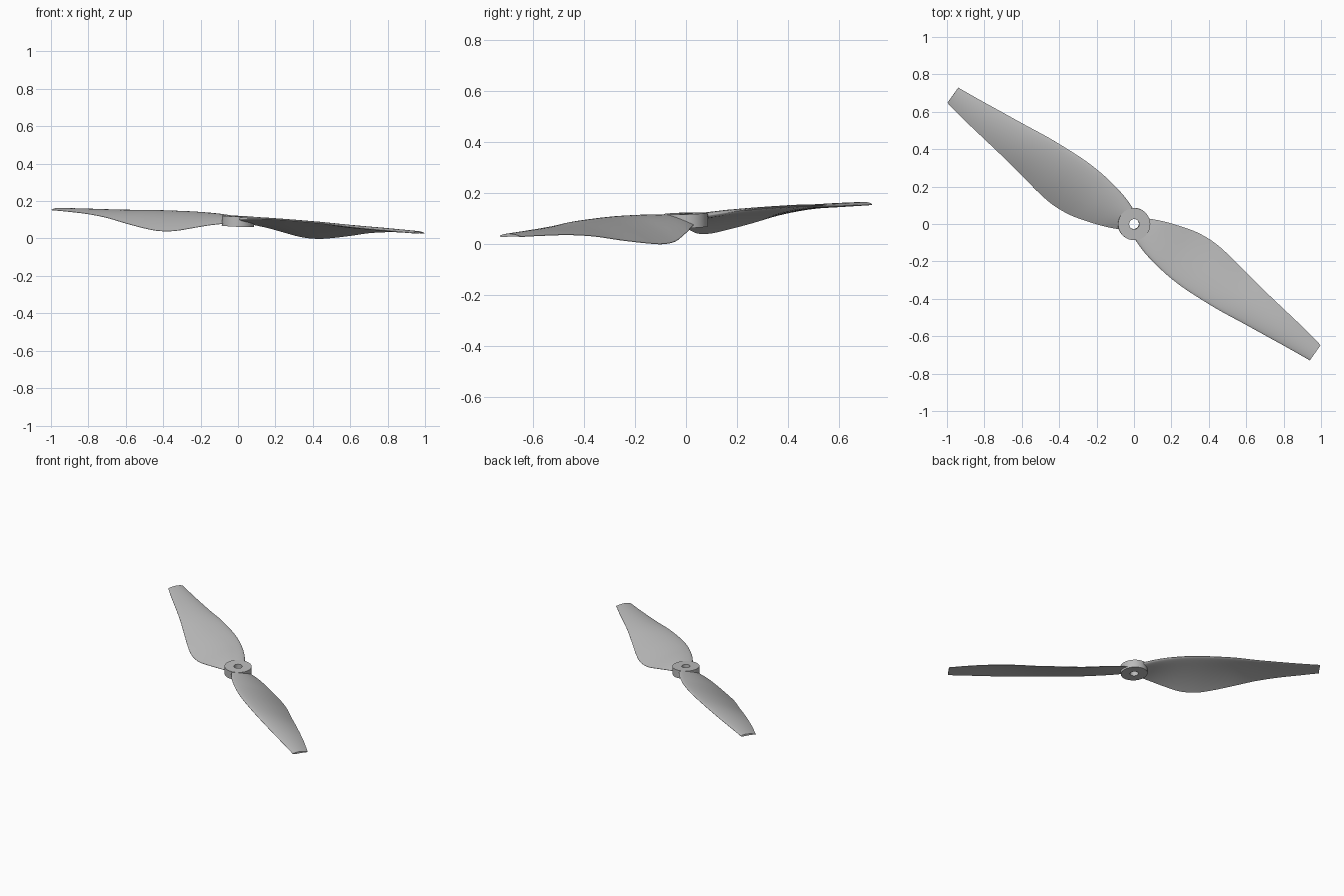
import bpy, bmesh, math
from mathutils import Matrix, Vector

cube = bpy.data.objects.get("Cube")
if cube:
    bpy.data.objects.remove(cube, do_unlink=True)

grey = bpy.data.materials.new("propeller_grey")
grey.use_nodes = True
colour = (0.5, 0.5, 0.5, 1)
grey.diffuse_color = colour
grey.node_tree.nodes["Principled BSDF"].inputs["Base Color"].default_value = colour

# The whole propeller is turned about z and slightly tilted along its length
pose = (Matrix.Translation((0, 0, 0.092)) @ Matrix.Rotation(math.radians(-35.4), 4, 'Z')
        @ Matrix.Rotation(math.atan(0.0525), 4, 'Y'))


def make_object(name, bm, matrix):
    bmesh.ops.recalc_face_normals(bm, faces=bm.faces)
    mesh = bpy.data.meshes.new(name)
    bm.to_mesh(mesh)
    bm.free()
    mesh.materials.append(grey)
    obj = bpy.data.objects.new(name, mesh)
    bpy.context.collection.objects.link(obj)
    obj.matrix_world = matrix
    bpy.ops.object.select_all(action='DESELECT')
    obj.select_set(True)
    bpy.context.view_layer.objects.active = obj
    bpy.ops.object.shade_smooth_by_angle(angle=math.radians(40))
    return obj


# Blade stations: radius, leading edge (across, height),
# trailing edge (across, height), thickness
stations = [
    (.04, -.06, .014, .066, -.014, .024),
    (.12, -.088, .020, .102, -.028, .024),
    (.2, -.106, .025, .13, -.046, .024),
    (.3, -.12, .028, .158, -.067, .022),
    (.4, -.125, .028, .168, -.072, .021),
    (.5, -.122, .026, .16, -.063, .02),
    (.64, -.112, .022, .136, -.044, .018),
    (.78, -.095, .013, .113, -.022, .016),
    (.92, -.079, .007, .093, -.009, .014),
    (1.06, -.063, .003, .073, -.004, .012),
    (1.19, -.05, 0, .05, -.002, .01),
]


def smooth(a, b, c, d, t):
    return b + t / 2 * (c - a + t * (2 * a - 5 * b + 4 * c - d + t * (3 * (b - c) + d - a)))


def refine(rows, steps):
    last = len(rows) - 1
    fine = []
    for i in range(last):
        near = [rows[max(0, min(last, i + k))] for k in (-1, 0, 1, 2)]
        fine += [[smooth(*col, s / steps) for col in zip(*near)] for s in range(steps)]
    return fine + [rows[last]]


def section(row, n=14):
    """Closed cambered aerofoil loop: over the top, back along the underside."""
    u, v0, w0, v1, w1, thick = row
    lead, trail = Vector((u, v0, w0)), Vector((u, v1, w1))
    camber = 0.05 * (trail - lead).length

    def point(k, side):
        c = (1 - math.cos(math.pi * k / n)) / 2
        half = thick * 1.3 * math.sqrt(c) * (1 - c) + 0.001
        p = lead.lerp(trail, c)
        p.z += 4 * camber * c * (1 - c) + side * half
        return p
    return [point(k, 1) for k in range(n + 1)] + [point(k, -1) for k in range(n, -1, -1)]


def build_blade(name, turn):
    bm = bmesh.new()
    loops = [[bm.verts.new(p) for p in section(row)] for row in refine(stations, 4)]
    for a, b in zip(loops, loops[1:]):
        for i in range(len(a)):
            j = (i + 1) % len(a)
            bm.faces.new((a[i], a[j], b[j], b[i]))
    bm.faces.new(loops[0])
    bm.faces.new(loops[-1])
    make_object(name, bm, pose @ Matrix.Rotation(turn, 4, 'Z'))


build_blade("left_blade", 0)
build_blade("right_blade", math.pi)

# Hub: a rectangular profile spun into a bored disc
bm = bmesh.new()
bore, rim, half = 0.027, 0.086, 0.027
ring = [bm.verts.new(p) for p in ((bore, 0, -half), (rim, 0, -half), (rim, 0, half), (bore, 0, half))]
edges = [bm.edges.new((ring[i], ring[(i + 1) % 4])) for i in range(4)]
bmesh.ops.spin(bm, geom=ring + edges, cent=(0, 0, 0), axis=(0, 0, 1),
               angle=math.tau, steps=48, use_merge=True)
bmesh.ops.remove_doubles(bm, verts=bm.verts, dist=0.0001)
make_object("hub", bm, pose)
